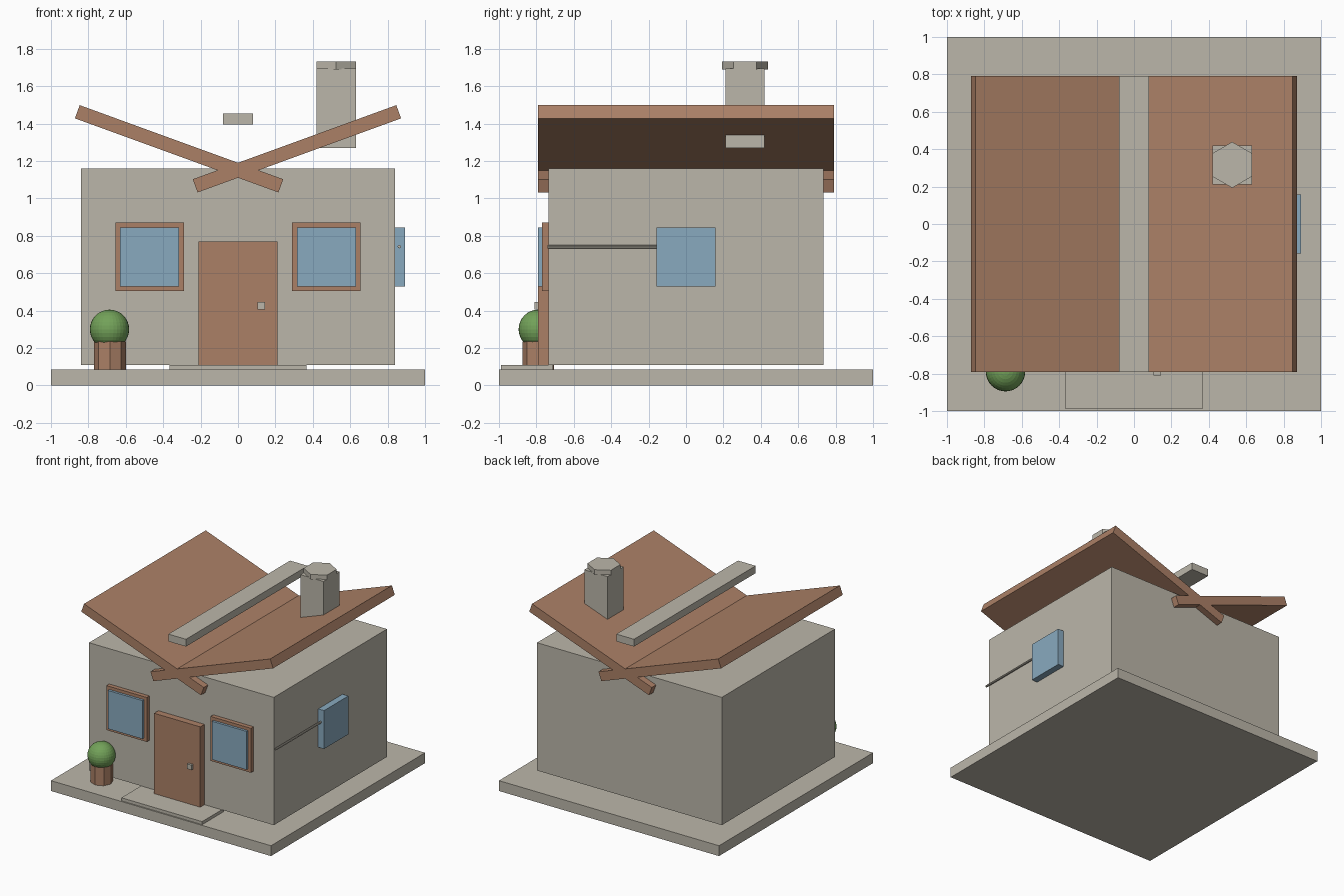
import bpy
from math import radians

if "Cube" in bpy.data.objects:
    bpy.data.objects.remove(bpy.data.objects["Cube"], do_unlink=True)


def material(name, rgb):
    mat = bpy.data.materials.new(name)
    mat.use_nodes = True
    colour = (*rgb, 1)
    mat.diffuse_color = colour
    mat.node_tree.nodes["Principled BSDF"].inputs["Base Color"].default_value = colour
    return mat


stone = material("warm grey stone", (0.50, 0.47, 0.40))
wood = material("brown wood", (0.41, 0.217, 0.134))
glass = material("blue glass", (0.25, 0.40, 0.52))
leaf = material("leaf green", (0.17, 0.36, 0.10))


def finish(name, mat):
    obj = bpy.context.object
    obj.name = name
    obj.data.materials.append(mat)
    return obj


def box(name, mat, x, y, z):
    """Box filling the given (low, high) ranges."""
    spans = (x, y, z)
    bpy.ops.mesh.primitive_cube_add(size=1, location=[(a + b) / 2 for a, b in spans])
    obj = finish(name, mat)
    obj.scale = [b - a for a, b in spans]
    return obj


def prism(name, mat, sides, radius, depth, location, rotation=(0, 0, 0)):
    bpy.ops.mesh.primitive_cylinder_add(vertices=sides, radius=radius, depth=depth,
                                        location=location, rotation=rotation)
    return finish(name, mat)


# Ground slab, doorstep and walls
box("ground_slab", stone, (-1, 1), (-1, 1), (0, 0.085))
box("doorstep", stone, (-0.367, 0.367), (-0.99, -0.71), (0.08, 0.11))
box("walls", stone, (-0.84, 0.84), (-0.735, 0.735), (0.11, 1.16))

# Door and handle
box("door", wood, (-0.21, 0.21), (-0.79, -0.73), (0.11, 0.77))
box("door_handle", stone, (0.105, 0.145), (-0.81, -0.785), (0.405, 0.445))

# Front windows, and crossed roof slabs rising outwards
for side, label in ((-1, "right"), (1, "left")):
    cx = side * 0.473
    box(label + "_window_frame", wood, (cx - 0.183, cx + 0.183), (-0.77, -0.73), (0.505, 0.87))
    box(label + "_window_glass", glass, (cx - 0.157, cx + 0.157), (-0.79, -0.74), (0.53, 0.845))
    bpy.ops.mesh.primitive_cube_add(size=1, location=(side * 0.315, 0, 1.265),
                                    rotation=(0, -side * radians(20), 0))
    finish(label + "_roof_slab", wood).scale = (1.158, 1.58, 0.075)

# Side window and its thin rail
box("side_window", glass, (0.835, 0.893), (-0.158, 0.158), (0.53, 0.845))
prism("side_rail", stone, 8, 0.009, 0.64, (0.862, -0.42, 0.742), (radians(90), 0, 0))

# Ridge beam
box("ridge_beam", stone, (-0.08, 0.08), (-0.79, 0.79), (1.395, 1.455))

# Chimney with hexagonal cap
box("chimney", stone, (0.42, 0.63), (0.21, 0.42), (1.27, 1.695))
prism("chimney_cap", stone, 6, 0.123, 0.042, (0.525, 0.316, 1.71))

# Potted bush
prism("plant_pot", wood, 8, 0.085, 0.15, (-0.685, -0.79, 0.16))
bpy.ops.mesh.primitive_uv_sphere_add(segments=32, ring_count=16, radius=0.105,
                                     location=(-0.687, -0.79, 0.30))
finish("bush", leaf)
